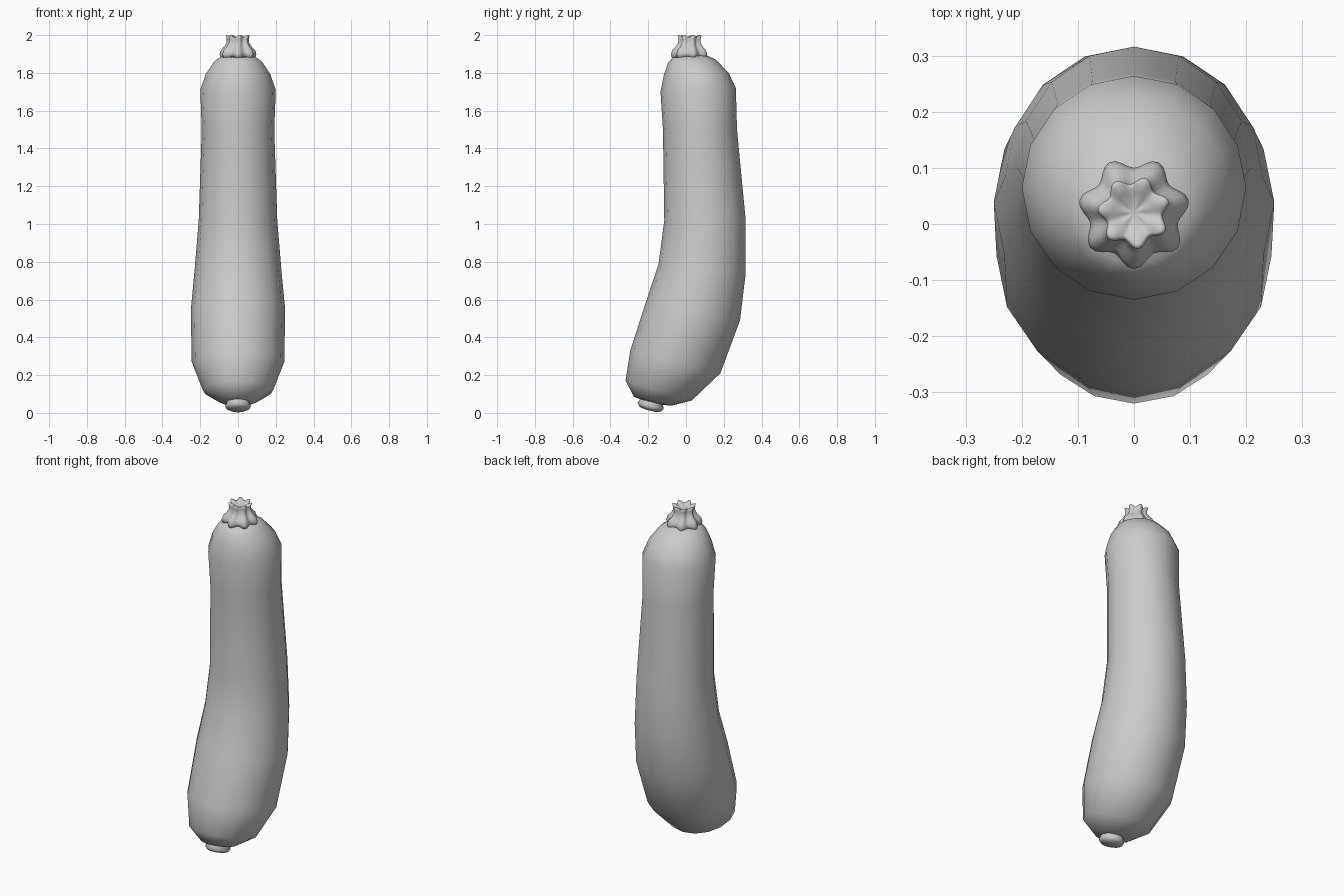
import bpy, bmesh, math
from mathutils import Vector


def loft(name, rings, cap_start=None, cap_end=None):
    """Skin a list of equally sized vertex rings, closing each end on a point."""
    bm = bmesh.new()
    loops = [[bm.verts.new(p) for p in ring] for ring in rings]
    n = len(loops[0])
    for a, b in zip(loops, loops[1:]):
        for i in range(n):
            j = (i + 1) % n
            bm.faces.new((a[i], a[j], b[j], b[i]))
    for loop, tip in ((loops[0], cap_start), (loops[-1], cap_end)):
        if tip is not None:
            t = bm.verts.new(tip)
            for i in range(n):
                bm.faces.new((loop[i], loop[(i + 1) % n], t))
    bmesh.ops.recalc_face_normals(bm, faces=bm.faces)
    mesh = bpy.data.meshes.new(name)
    bm.to_mesh(mesh)
    bm.free()
    for p in mesh.polygons:
        p.use_smooth = True
    obj = bpy.data.objects.new(name, mesh)
    bpy.context.collection.objects.link(obj)
    return obj


def tilted_ring(y0, z0, y1, z1, rx, n=16):
    """Ellipse spanning two side-outline points, with half width rx."""
    a, b = Vector((0, y0, z0)), Vector((0, y1, z1))
    mid, half = (a + b) / 2, (b - a) / 2
    return [mid + half * math.sin(math.tau * i / n)
            + Vector((rx * math.cos(math.tau * i / n), 0, 0)) for i in range(n)]


# Curved body: front outline point, back outline point, half width
body = [
    (-0.072, 1.880, 0.110, 1.892, 0.090),
    (-0.096, 1.852, 0.158, 1.870, 0.126),
    (-0.117, 1.79, 0.226, 1.80, 0.170),
    (-0.135, 1.70, 0.264, 1.72, 0.200),
    (-0.122, 1.50, 0.270, 1.50, 0.192),
    (-0.115, 1.02, 0.316, 1.02, 0.208),
    (-0.145, 0.79, 0.316, 0.74, 0.229),
    (-0.208, 0.60, 0.286, 0.49, 0.250),
    (-0.295, 0.33, 0.182, 0.21, 0.245),
    (-0.320, 0.17, 0.030, 0.065, 0.185),
    (-0.275, 0.085, -0.080, 0.038, 0.100),
]
loft("squash_body", [tilted_ring(*r) for r in body],
     (0, 0.02, 1.90), (0, -0.18, 0.05))

# Blossom scar at the lower end
scar = [
    (-0.235, 0.085, -0.125, 0.060, 0.055),
    (-0.257, 0.052, -0.118, 0.020, 0.068),
    (-0.245, 0.032, -0.130, 0.008, 0.060),
    (-0.215, 0.018, -0.155, 0.003, 0.034),
]
loft("blossom_scar", [tilted_ring(*r) for r in scar], None, (0, -0.186, 0.011))


# Lobed stem: radius, height, lobe depth, height ripple, twist
def lobed_ring(r, z, depth, ripple, twist, lobes=7, n=56):
    pts = []
    for i in range(n):
        a = math.tau * i / n
        w = math.cos(lobes * (a + math.pi / 2))
        rr = r + depth * w
        pts.append((rr * math.cos(a + twist), 0.02 + rr * math.sin(a + twist),
                    z + ripple * w))
    return pts


stem = [
    (0.070, 1.880, 0.006, -0.004, 0.0),
    (0.086, 1.886, 0.009, -0.005, 0.0),
    (0.090, 1.902, 0.010, -0.004, 0.0),
    (0.082, 1.922, 0.011, -0.002, 0.0),
    (0.066, 1.938, 0.009, 0.0, 0.03),
    (0.056, 1.958, 0.006, 0.0, 0.06),
    (0.054, 1.978, 0.006, 0.002, 0.10),
    (0.058, 1.992, 0.007, 0.006, 0.12),
    (0.050, 1.994, 0.007, 0.006, 0.12),
    (0.034, 1.984, 0.004, 0.004, 0.12),
    (0.015, 1.977, 0.001, 0.001, 0.12),
]
loft("stem", [lobed_ring(*r) for r in stem], (0, 0.02, 1.88), (0, 0.02, 1.976))
